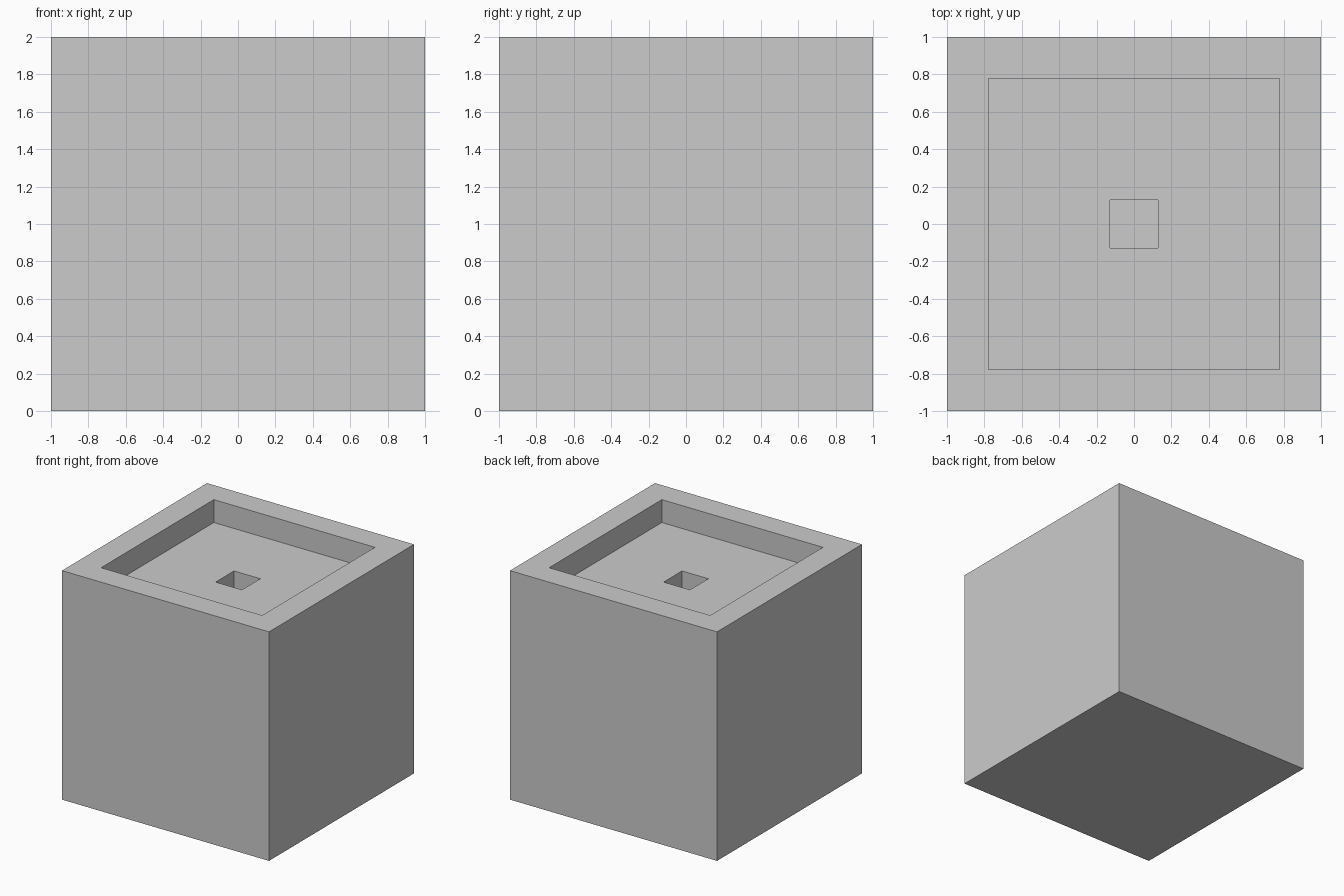
import bpy, bmesh

if "Cube" in bpy.data.objects:
    bpy.data.objects.remove(bpy.data.objects["Cube"])

HALF = 1.0           # half width of the block
RECESS = 0.778       # half width of the top recess
SOCKET = 0.127       # half width of the central socket


def sink(bm, face, inset, depth):
    """Inset a top face and push the inner face straight down."""
    bmesh.ops.inset_region(bm, faces=[face], thickness=inset, use_even_offset=True)
    floor = bmesh.ops.extrude_discrete_faces(bm, faces=[face])["faces"][0]
    # rebuild the walls between the rim and the lowered floor
    rim = [e for e in bm.edges if len(e.link_faces) == 1]
    bmesh.ops.translate(bm, verts=floor.verts, vec=(0, 0, -depth))
    return floor, rim


def sunken_step(bm, face, inset, depth):
    """Inset a face, then extrude it down as a pocket with walls."""
    bmesh.ops.inset_region(bm, faces=[face], thickness=inset, use_even_offset=True)
    geom = bmesh.ops.extrude_face_region(bm, geom=[face])["geom"]
    floor = next(g for g in geom if isinstance(g, bmesh.types.BMFace))
    if face.is_valid:
        bmesh.ops.delete(bm, geom=[face], context='FACES_ONLY')
    bmesh.ops.translate(bm, verts=floor.verts, vec=(0, 0, -depth))
    return floor


# Solid block standing on the ground
bm = bmesh.new()
bmesh.ops.create_cube(bm, size=2 * HALF)
bmesh.ops.translate(bm, verts=bm.verts, vec=(0, 0, HALF))
bm.normal_update()
top = max(bm.faces, key=lambda f: f.calc_center_median().z)

# Wide shallow recess, then the small socket in its floor
floor = sunken_step(bm, top, HALF - RECESS, 0.2)
bm.normal_update()
sunken_step(bm, floor, RECESS - SOCKET, 0.25)

bmesh.ops.recalc_face_normals(bm, faces=bm.faces)
mesh = bpy.data.meshes.new("planter_block")
bm.to_mesh(mesh)
bm.free()
bpy.context.collection.objects.link(bpy.data.objects.new("planter_block", mesh))
